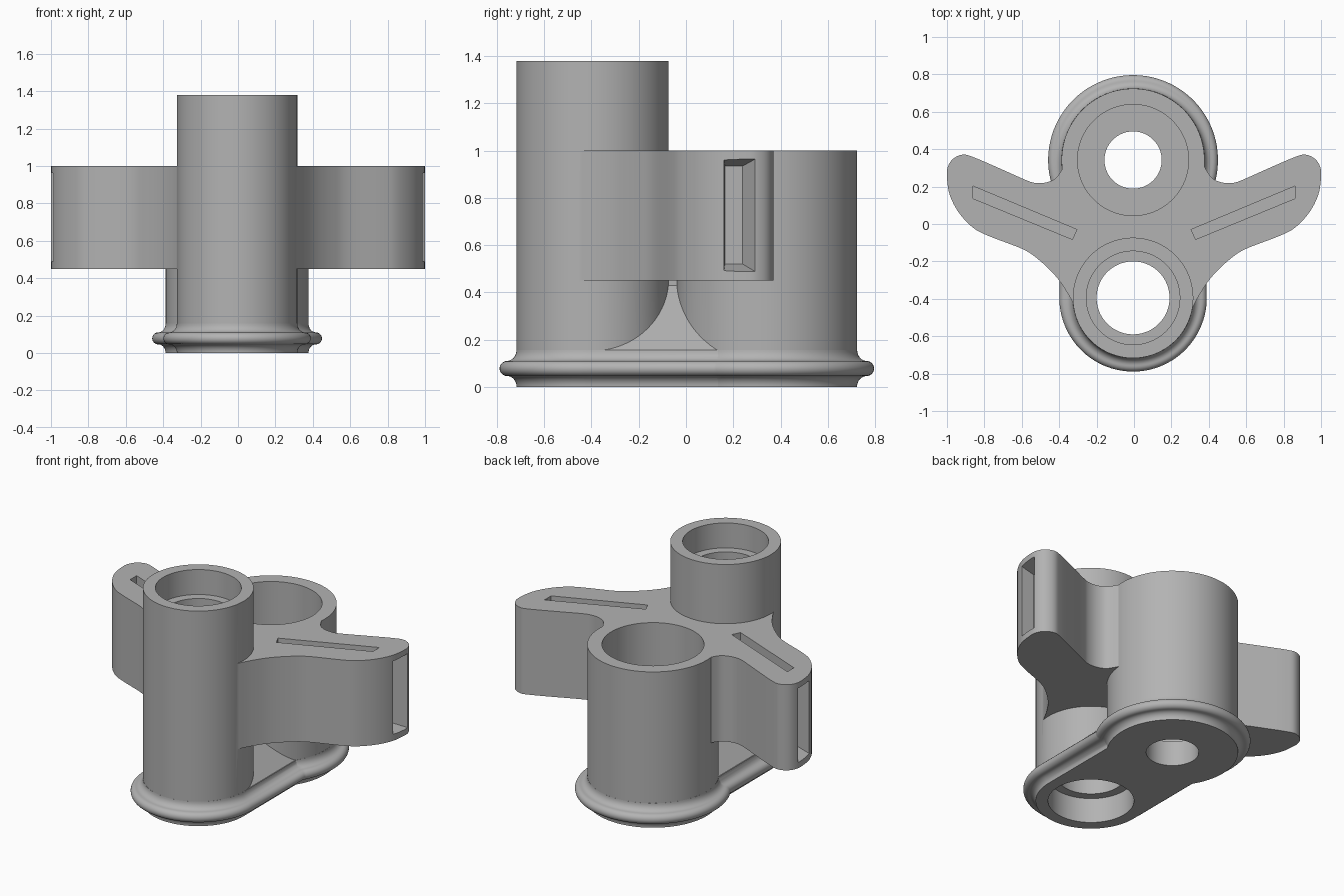
import bpy, bmesh, math
from mathutils import Vector

cube = bpy.data.objects.get("Cube")
if cube:
    bpy.data.objects.remove(cube, do_unlink=True)

grey = bpy.data.materials.new("plain grey")
grey.use_nodes = True
grey.diffuse_color = (0.45, 0.45, 0.45, 1)
grey.node_tree.nodes["Principled BSDF"].inputs["Base Color"].default_value = (0.45, 0.45, 0.45, 1)

SEG = 96
CX = -0.005
FRONT, FRONT_R = -0.395, 0.322
BACK, BACK_R = 0.342, 0.382
WING_Z, DECK_Z, TOP_Z, FLOOR_Z = 0.45, 1.0, 1.38, 0.157


def loft(name, rings):
    """Closed solid through matching rings of points."""
    bm = bmesh.new()
    loops = [[bm.verts.new(p) for p in ring] for ring in rings]
    n = len(loops[0])
    for a, b in zip(loops, loops[1:]):
        for i in range(n):
            j = (i + 1) % n
            bm.faces.new((a[i], a[j], b[j], b[i]))
    bm.faces.new(loops[0][::-1])
    bm.faces.new(loops[-1])
    bmesh.ops.recalc_face_normals(bm, faces=bm.faces)
    mesh = bpy.data.meshes.new(name)
    bm.to_mesh(mesh)
    bm.free()
    mesh.materials.append(grey)
    obj = bpy.data.objects.new(name, mesh)
    bpy.context.collection.objects.link(obj)
    return obj


def prism(name, outline, z0, z1):
    return loft(name, [[(x, y, z) for x, y in outline] for z in (z0, z1)])


def circle(y, r, stretch=0.0):
    """Circle outline; stretch pulls its back half towards +y."""
    pts = []
    for i in range(SEG):
        a = 2 * math.pi * (i + 0.5) / SEG
        pts.append((CX + r * math.cos(a), y + r * math.sin(a) + (stretch if math.sin(a) > 0 else 0)))
    return pts


def spline(pts, steps=6):
    """Smooth curve through the points."""
    out = []
    p = [Vector(q) for q in [pts[0]] + pts + [pts[-1]]]
    for a, b, c, d in zip(p, p[1:], p[2:], p[3:]):
        for k in range(steps):
            t = k / steps
            q = b + (c - a) * t / 2 + (a - 2.5 * b + 2 * c - d / 2) * t * t \
                + (1.5 * (b - c) + (d - a) / 2) * t ** 3
            out.append(tuple(q))
    return out + [tuple(p[-1])]


def combine(target, tool, operation):
    mod = target.modifiers.new("combine", 'BOOLEAN')
    mod.operation, mod.solver, mod.object = operation, 'EXACT', tool
    bpy.context.view_layer.update()
    mesh = bpy.data.meshes.new_from_object(target.evaluated_get(bpy.context.evaluated_depsgraph_get()))
    target.modifiers.clear()
    target.data = mesh
    bpy.data.objects.remove(tool, do_unlink=True)


# Bead section: lower cove, round lip, upper cove, as (offset, height)
cove, lip, mid = 0.04, 0.032, 0.078
steps = [i / 8 * math.pi / 2 for i in range(9)]
bead = [(cove * (1 - math.cos(a)), (mid - lip) * math.sin(a)) for a in steps]
bead += [(cove + lip * math.cos(a), mid + lip * math.sin(a))
         for a in [-math.pi / 2 + math.pi * i / 14 for i in range(1, 14)]]
bead += [(cove * (1 - math.sin(a)) + 0.0005, FLOOR_Z - (FLOOR_Z - mid - lip) * math.cos(a)) for a in steps]


def foot(name, y, r, stretch=0.0):
    return loft(name, [[(px, py, z) for px, py in circle(y, r + d, stretch)] for d, z in bead])


# Tubes and beaded base
body = prism("holder_body", circle(BACK, BACK_R), 0.06, DECK_Z)
combine(body, prism("front_tube", circle(FRONT, FRONT_R), 0.06, TOP_Z), 'UNION')
combine(body, foot("back_foot", BACK, BACK_R), 'UNION')
combine(body, foot("front_foot", FRONT, FRONT_R, BACK - FRONT), 'UNION')

# Sloped web between the tubes
web = [(0.318, 0.14), (0.318, FLOOR_Z), (0.03, 0.43), (0.03, 0.5)]
web += [(-x, z) for x, z in reversed(web)]
combine(body, loft("web", [[(CX + x, y, z) for x, z in web] for y in (FRONT, BACK)]), 'UNION')

# Swept wings on both sides
edge = spline([(0.375, 0.31), (0.415, 0.248), (0.47, 0.222), (0.53, 0.22), (0.585, 0.238),
               (0.72, 0.298), (0.855, 0.356), (0.915, 0.371), (0.968, 0.348), (0.996, 0.303),
               (1.0, 0.25), (0.985, 0.155), (0.936, 0.06), (0.86, -0.02), (0.775, -0.065),
               (0.594, -0.135), (0.505, -0.195), (0.418, -0.28), (0.355, -0.37), (0.312, -0.45)])
edge = [(0.2, 0.31)] + edge + [(0.2, -0.45)]
outline = edge + [(-x, y) for x, y in reversed(edge)]
combine(body, prism("wings", outline, WING_Z, DECK_Z), 'UNION')

# Bores: counterbored front tube, cup with drain hole at the back
for y, r, z0, z1 in ((FRONT, 0.195, -0.1, 1.5), (FRONT, 0.25, 1.22, 1.5), (FRONT, 0.25, -0.1, 0.16),
                     (BACK, 0.153, -0.1, 0.5), (BACK, 0.297, 0.16, 1.2)):
    combine(body, prism("bore_cutter", circle(y, r), z0, z1), 'DIFFERENCE')

# Strap slots from above and tapered windows in the wing tips
slot = [(0.305, -0.03), (0.33, -0.082), (0.862, 0.137), (0.862, 0.203)]


def window(s, x, y0, y1, z0, z1):
    return [(s * x, y0, z0), (s * x, y1, z0), (s * x, y1, z1), (s * x, y0, z1)]


for s in (1, -1):
    combine(body, prism("slot_cutter", [(s * x, y) for x, y in slot], 0.52, 1.1), 'DIFFERENCE')
    tip = loft("window_cutter", [window(s, 0.9, 0.165, 0.24, 0.52, 0.935),
                                 window(s, 1.01, 0.16, 0.298, 0.485, 0.967)])
    combine(body, tip, 'DIFFERENCE')

# Smooth walls, crisp edges
bpy.ops.object.select_all(action='DESELECT')
body.select_set(True)
bpy.context.view_layer.objects.active = body
bpy.ops.object.shade_smooth_by_angle(angle=math.radians(30))
